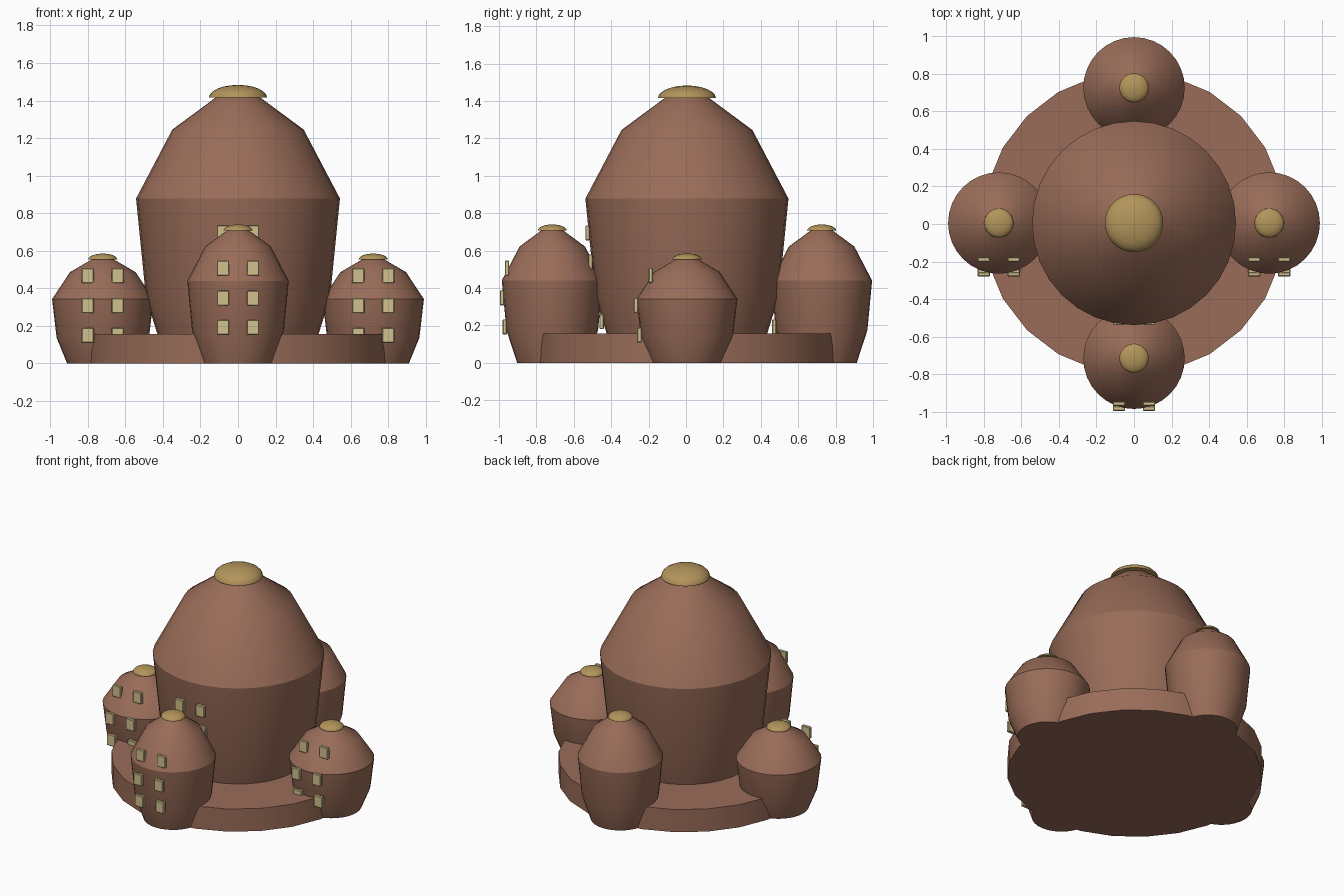
import bpy, bmesh, math

if "Cube" in bpy.data.objects:
    bpy.data.objects.remove(bpy.data.objects["Cube"])


def material(name, color):
    m = bpy.data.materials.new(name)
    m.diffuse_color = (*color, 1)
    m.use_nodes = True
    m.node_tree.nodes["Principled BSDF"].inputs["Base Color"].default_value = m.diffuse_color
    return m


CLAY = material("clay brown", (0.32, 0.15, 0.098))
GOLD = material("dull gold", (0.45, 0.30, 0.105))
PANE = material("pale yellow", (0.64, 0.53, 0.27))
CY = 0.005  # shared centre of the plan


def finish(bm, name, mat, loc):
    bmesh.ops.recalc_face_normals(bm, faces=bm.faces)
    me = bpy.data.meshes.new(name)
    bm.to_mesh(me)
    bm.free()
    me.materials.append(mat)
    ob = bpy.data.objects.new(name, me)
    ob.location = loc
    bpy.context.collection.objects.link(ob)
    bpy.ops.object.select_all(action='DESELECT')
    ob.select_set(True)
    bpy.context.view_layer.objects.active = ob
    bpy.ops.object.shade_smooth_by_angle(angle=math.radians(30))
    return ob


def lathe(name, profile, mat, loc, sides):
    """Closed turned solid from (radius, height) points, flat at both ends."""
    bm = bmesh.new()
    rings = [[bm.verts.new((r * math.cos(2 * math.pi * i / sides),
                            r * math.sin(2 * math.pi * i / sides), z))
              for i in range(sides)] for r, z in profile]
    for a, b in zip(rings, rings[1:]):
        for i in range(sides):
            j = (i + 1) % sides
            bm.faces.new((a[i], a[j], b[j], b[i]))
    bm.faces.new(rings[0][::-1])
    bm.faces.new(rings[-1])
    return finish(bm, name, mat, loc)


def dome(name, radius, height, loc, sides=32, steps=6):
    """Half ellipsoid with a flat underside."""
    pts = [(radius * math.cos(a), height * math.sin(a))
           for a in (math.pi / 2 * k / steps for k in range(steps))]
    pts.append((radius * 0.02, height))
    return lathe(name, pts, GOLD, loc, sides)


def radius_at(profile, z):
    for (r0, z0), (r1, z1) in zip(profile, profile[1:]):
        if z0 <= z <= z1:
            return r0 + (r1 - r0) * (z - z0) / (z1 - z0)


def window(name, x, y, z):
    bm = bmesh.new()
    bmesh.ops.create_cube(bm, size=1)
    bmesh.ops.scale(bm, vec=(0.065, 0.023, 0.08), verts=bm.verts)
    bmesh.ops.bevel(bm, geom=bm.edges[:], offset=0.004, segments=1,
                    affect='EDGES')
    finish(bm, name, PANE, (x, y, z))


def tower(name, x, y, profile, cap, rows):
    """Turned body, gold cap and pairs of windows on the front side."""
    lathe(name, profile, CLAY, (x, y, 0), 32)
    dome(name + "_cap", cap[0], cap[1], (x, y, profile[-1][1]))
    for z in rows:
        for side in (-1, 1):
            window(name + "_window", x + side * 0.08,
                   y - radius_at(profile, z) - 0.007, z)


# Round base slab
lathe("base_slab", [(0.806, 0), (0.806, 0.158)], CLAY, (0, CY, 0), 24)

# Tall central tower
MAIN = [(0.38, 0), (0.49, 0.35), (0.543, 0.878), (0.35, 1.245), (0.12, 1.415)]
tower("main_tower", 0, CY, MAIN, (0.155, 0.068), (0.22, 0.38, 0.54, 0.695))

# Medium towers at front and back
MID = [(0.188, 0), (0.245, 0.175), (0.27, 0.44), (0.175, 0.622), (0.06, 0.707)]
for name, y in (("front_tower", CY - 0.72), ("back_tower", CY + 0.72)):
    tower(name, 0, y, MID, (0.078, 0.033), (0.192, 0.348, 0.507))

# Low towers at left and right
LOW = [(0.19, 0), (0.246, 0.137), (0.27, 0.342), (0.175, 0.486), (0.06, 0.553)]
for name, x in (("left_tower", -0.72), ("right_tower", 0.72)):
    tower(name, x, CY, LOW, (0.078, 0.032), (0.149, 0.308, 0.468))
